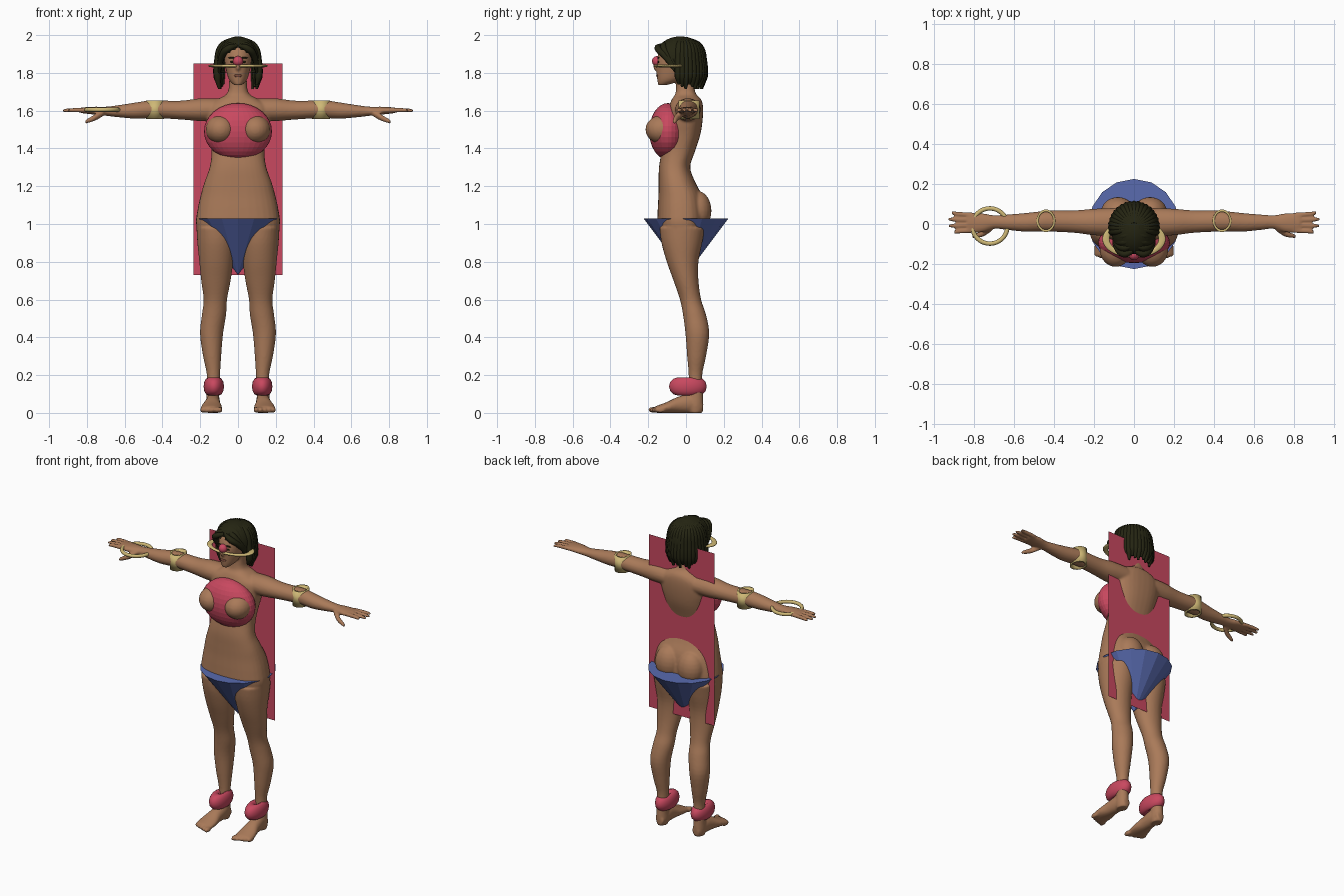
import bpy, bmesh, math
from mathutils import Matrix, Vector

cube = bpy.data.objects.get("Cube")
if cube:
    bpy.data.objects.remove(cube)


def material(name, rgb):
    m = bpy.data.materials.new(name)
    m.use_nodes = True
    m.diffuse_color = (*rgb, 1)
    m.node_tree.nodes["Principled BSDF"].inputs["Base Color"].default_value = (*rgb, 1)
    return m


SKIN = material("skin", (.40, .195, .10))
RED = material("red", (.58, .065, .115))
BLUE = material("blue", (.10, .145, .43))
GOLD = material("gold", (.62, .48, .18))
HAIR = material("dark_hair", (.018, .018, .006))
LIP = material("lips", (.22, .08, .05))


def add_object(name, data, mat):
    ob = bpy.data.objects.new(name, data)
    bpy.context.collection.objects.link(ob)
    data.materials.clear()
    data.materials.append(mat)
    return ob


def bake(ob, name, mat):
    """Replace an object by its evaluated mesh, smooth shaded."""
    dg = bpy.context.evaluated_depsgraph_get()
    dg.update()
    mesh = bpy.data.meshes.new_from_object(ob.evaluated_get(dg))
    bpy.data.objects.remove(ob)
    mesh.shade_smooth()
    return add_object(name, mesh, mat)


def finish(name, mat, smooth=True):
    ob = bpy.context.object
    ob.name = name
    ob.data.materials.append(mat)
    if smooth:
        ob.data.shade_smooth()
    return ob


def blend(rows, steps=4):
    """Catmull-Rom interpolation of section rows."""
    out = []
    for i in range(len(rows) - 1):
        quad = [rows[max(i - 1, 0)], rows[i], rows[i + 1], rows[min(i + 2, len(rows) - 1)]]
        for k in range(steps):
            t = k / steps
            out.append([.5 * (2 * b + (c - a) * t + (2 * a - 5 * b + 4 * c - d) * t * t
                              + (3 * b - a - 3 * c + d) * t ** 3) for a, b, c, d in zip(*quad)])
    return out + [rows[-1]]


def loft(bm, axis, rows, side=1, power=2, n=32):
    """Rows: position along axis, two centre coordinates, two half widths."""
    rings = []
    for s, u, v, ru, rv in blend(rows):
        ring = []
        for k in range(n):
            c, d = math.cos(math.tau * k / n), math.sin(math.tau * k / n)
            p = u + ru * math.copysign(abs(c) ** (2 / power), c)
            q = v + rv * math.copysign(abs(d) ** (2 / power), d)
            co = {"x": (s, p, q), "y": (p, s, q), "z": (p, q, s)}[axis]
            ring.append(bm.verts.new((co[0] * side, co[1], co[2])))
        rings.append(ring)
    for a, b in zip(rings, rings[1:]):
        for k in range(n):
            bm.faces.new((a[k], a[(k + 1) % n], b[(k + 1) % n], b[k]))
    bm.faces.new(rings[0])
    bm.faces.new(rings[-1])


def ball(bm, centre, radii, segs=24):
    mat = Matrix.Translation(centre) @ Matrix.Diagonal((*radii, 1))
    return bmesh.ops.create_uvsphere(bm, u_segments=segs, v_segments=segs // 2, radius=1, matrix=mat)


# Body: torso, head, limbs fused into one skin
bm = bmesh.new()
torso = [(.86, .15, -.08, .04), (.93, .20, -.13, .08), (1.0, .222, -.15, .10), (1.07, .215, -.15, .10),
         (1.15, .198, -.146, .085), (1.22, .178, -.145, .05), (1.3, .15, -.143, .022),
         (1.38, .14, -.13, .046), (1.47, .148, -.11, .075), (1.55, .165, -.10, .088),
         (1.62, .165, -.09, .09), (1.66, .11, -.075, .08), (1.695, .055, -.055, .05), (1.78, .046, -.05, .04)]
loft(bm, "z", [(z, 0, (f + b) / 2, w, (b - f) / 2) for z, w, f, b in torso], power=2.4)
loft(bm, "z", [(1.735, 0, -.125, .02, .022), (1.76, 0, -.09, .045, .062), (1.8, 0, -.07, .06, .086),
               (1.86, 0, -.06, .071, .096), (1.92, 0, -.05, .072, .09), (1.96, 0, -.05, .05, .06)])
ball(bm, (0, -.155, 1.835), (.013, .02, .026))
for side in (-1, 1):
    ball(bm, (side * .092, -.125, 1.5), (.08, .09, .076))
    ball(bm, (side * .08, .06, 1.07), (.085, .075, .105))
    # leg
    loft(bm, "z", [(0, .133, .05, .03, .036), (.04, .133, .05, .036, .042), (.1, .133, .05, .034, .04),
                   (.2, .13, .05, .035, .036), (.3, .137, .056, .048, .05), (.42, .14, .06, .061, .063),
                   (.52, .127, .045, .064, .061), (.6, .12, .024, .062, .056), (.7, .117, 0, .078, .066),
                   (.8, .115, -.018, .09, .084), (.9, .115, -.022, .1, .108), (.98, .12, -.02, .1, .12)], side)
    # foot and toes
    loft(bm, "y", [(.09, .13, .03, .025, .025), (.03, .132, .05, .037, .05), (-.04, .136, .043, .043, .043),
                   (-.1, .14, .029, .056, .029), (-.16, .142, .018, .055, .018)], side)
    for i in range(5):
        ball(bm, (side * (.097 + .023 * i), -.172 + .009 * i, .016), (.015 - .001 * i, .03, .016), 16)
    # arm and palm
    loft(bm, "x", [(.1, .01, 1.605, .07, .06), (.2, .01, 1.605, .066, .06), (.3, .012, 1.603, .056, .05),
                   (.42, .015, 1.607, .053, .047), (.47, .013, 1.607, .05, .047), (.55, .008, 1.6, .046, .042),
                   (.64, .009, 1.597, .038, .031), (.7, .01, 1.597, .034, .024), (.76, .006, 1.6, .048, .021),
                   (.83, .006, 1.602, .05, .015)], side)
    # fingers and thumb
    for i, tip in enumerate((.9, .925, .93, .91)):
        y = -.033 + .026 * i
        loft(bm, "x", [(.8, y, 1.602, .012, .013), (.87, y * 1.1, 1.603, .012, .012),
                       (tip, y * 1.25, 1.6, .009, .009)], side, n=12)
    loft(bm, "x", [(.71, -.015, 1.59, .02, .018), (.755, -.048, 1.565, .016, .018),
                   (.81, -.062, 1.54, .01, .011)], side, n=12)
bmesh.ops.recalc_face_normals(bm, faces=bm.faces)
mesh = bpy.data.meshes.new("body")
bm.to_mesh(mesh)
bm.free()
body = add_object("body_parts", mesh, SKIN)
fuse = body.modifiers.new("fuse", "REMESH")
fuse.mode = "VOXEL"
fuse.voxel_size = .007
soften = body.modifiers.new("soften", "SMOOTH")
soften.iterations = 4
bake(body, "body", SKIN)

# Hair cap with a parted fringe
bm = bmesh.new()
ball(bm, (0, -.03, 1.875), (.112, .138, .118), 48)
gone = []
for v in bm.verts:
    fringe = v.co.y < -.05 and v.co.z < 1.925 - .5 * abs(v.co.x)
    if fringe or v.co.z < 1.8:
        gone.append(v)
bmesh.ops.delete(bm, geom=gone, context="VERTS")
mesh = bpy.data.meshes.new("hair_cap")
bm.to_mesh(mesh)
bm.free()
mesh.shade_smooth()
add_object("hair_cap", mesh, HAIR)


def strands(name, paths, depth):
    curve = bpy.data.curves.new(name, "CURVE")
    curve.dimensions = "3D"
    curve.bevel_depth = depth
    curve.bevel_resolution = 2
    curve.use_fill_caps = True
    for path in paths:
        sp = curve.splines.new("BEZIER")
        sp.bezier_points.add(len(path) - 1)
        sp.resolution_u = 5
        for p, (co, r) in zip(sp.bezier_points, path):
            p.co, p.radius = co, r
            p.handle_left_type = p.handle_right_type = "AUTO"
    bake(add_object(name + "_curve", curve, HAIR), name, HAIR)


# Long locks round the back and sides, short ones swept off the face
locks = []
for i in range(21):
    a = math.radians(-100 + 10 * i)
    out = Vector((math.sin(a), math.cos(a) * 1.05, 0))
    base = Vector((0, -.02, 0))
    end = 1.715 + .012 * (i % 3)
    locks.append([(base + out * r + Vector((0, 0, z)), w) for r, z, w in
                  ((.02, 1.98, .6), (.085, 1.94, 1), (.107, 1.86, 1), (.11, 1.78, 1), (.1, end, .35))])
strands("hair_locks", locks, .02)
sweeps = []
for side in (-1, 1):
    for k in range(4):
        y = -.165 + .03 * k
        sweeps.append([(Vector((side * .005, y + .03, 1.945 + .012 * k)), .6),
                       (Vector((side * .05, y + .015, 1.93 + .01 * k)), 1),
                       (Vector((side * .085, y * .5 - .03, 1.89)), 1),
                       (Vector((side * .1, -.05 + .01 * k, 1.8)), .4)])
strands("hair_fringe", sweeps, .018)

# Face details
for name, mat, parts in (
        ("eyes", HAIR, [(s * .03, -.146, 1.858, .014, .005, .005) for s in (-1, 1)]),
        ("brows", HAIR, [(s * .032, -.146, 1.88, .02, .005, .004) for s in (-1, 1)]),
        ("lips", LIP, [(0, -.152, 1.785, .022, .006, .008)])):
    bm = bmesh.new()
    for p in parts:
        ball(bm, p[:3], p[3:], 12)
    mesh = bpy.data.meshes.new(name)
    bm.to_mesh(mesh)
    bm.free()
    add_object(name, mesh, mat)

# Red nose ball and faceted chest wrap
bpy.ops.mesh.primitive_uv_sphere_add(radius=.027, location=(0, -.153, 1.862))
finish("nose_ball", RED)
bpy.ops.mesh.primitive_uv_sphere_add(segments=32, ring_count=16, radius=1, location=(0, -.095, 1.49))
bpy.context.object.scale = (.18, .1, .15)
finish("chest_wrap", RED, False)

# Flat cape
bpy.ops.mesh.primitive_plane_add(size=1, location=(0, .045, 1.29), rotation=(math.pi / 2, 0, 0))
bpy.context.object.scale = (.47, 1.12, 1)
finish("cape", RED, False)

# Inverted cone loincloth
bpy.ops.mesh.primitive_cone_add(vertices=16, radius1=0, radius2=.225, depth=.3, location=(0, 0, .88))
finish("loincloth", BLUE, False)


def ring(name, mat, centre, major, minor, scale=(1, 1, 1)):
    bpy.ops.mesh.primitive_torus_add(major_radius=major, minor_radius=minor, location=centre,
                                     major_segments=48, minor_segments=12)
    bpy.context.object.scale = scale
    finish(name, mat)


# Rings and cuffs
ring("head_ring", GOLD, (0, -.075, 1.837), .14, .018, (1, .6, .4))
ring("wrist_ring", GOLD, (-.72, -.01, 1.605), .088, .011)
for side, label in ((-1, "right"), (1, "left")):
    ring(label + "_anklet", RED, (side * .128, .01, .14), .052, .048, (.54, 1, 1))
    bpy.ops.mesh.primitive_cylinder_add(vertices=32, radius=.047, depth=.1, end_fill_type="NOTHING",
                                        location=(side * .44, .016, 1.605))
    cuff = finish(label + "_cuff", GOLD)
    cuff.scale = (1, 1.2, 1)
    cuff.modifiers.new("thickness", "SOLIDIFY").thickness = .01
